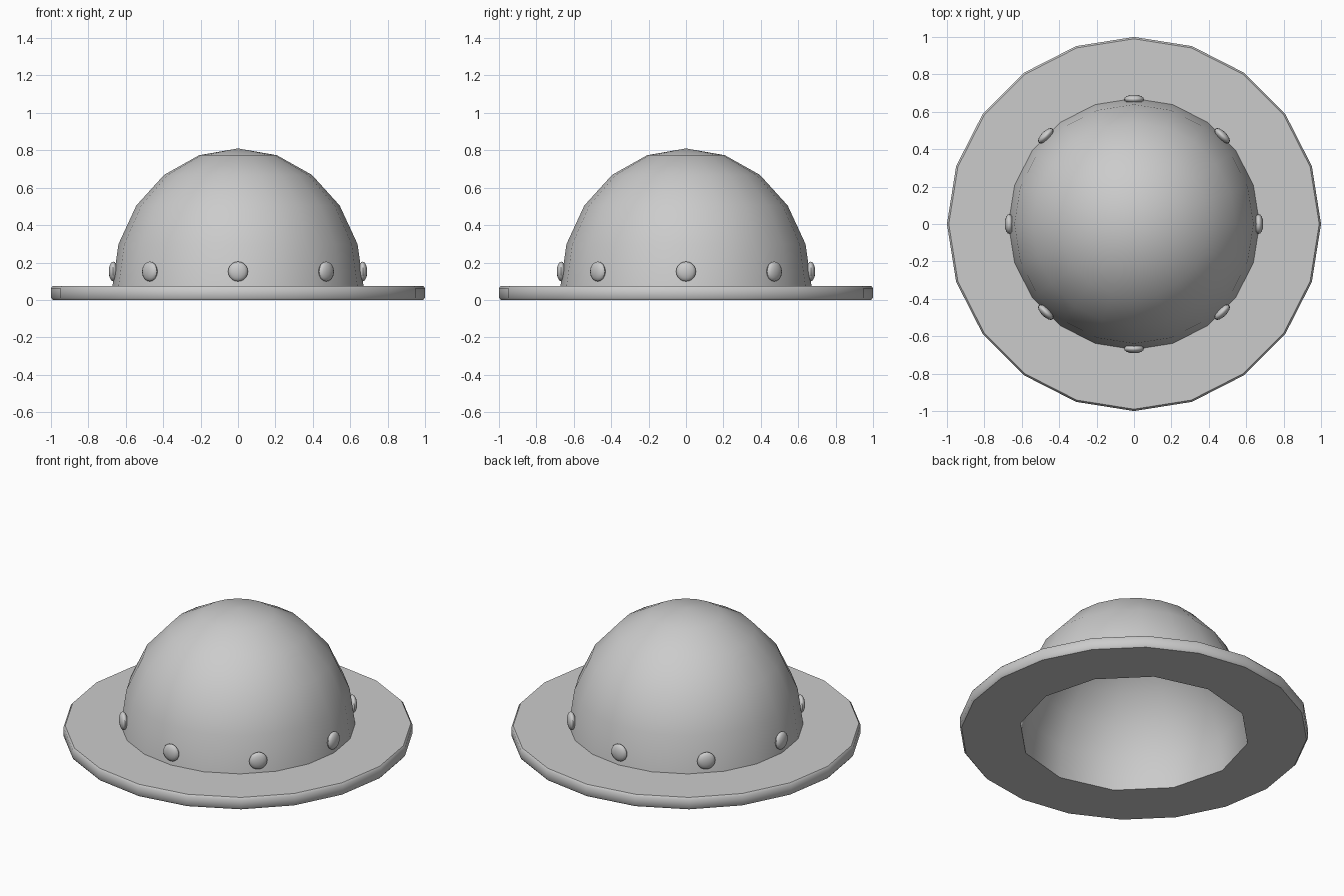
import bpy, bmesh
from math import sin, cos, pi, radians
from mathutils import Matrix

if "Cube" in bpy.data.objects:
    bpy.data.objects.remove(bpy.data.objects["Cube"])


def lathe(name, profile, sides):
    """Closed solid of revolution about z; profile runs bottom to top as (radius, z)."""
    bm = bmesh.new()
    rings = []
    for r, z in profile:
        if r < 1e-6:
            rings.append([bm.verts.new((0, 0, z))])
        else:
            rings.append([bm.verts.new((r * cos(2 * pi * i / sides),
                                        r * sin(2 * pi * i / sides), z))
                          for i in range(sides)])
    for a, b in zip(rings, rings[1:]):
        for i in range(sides):
            j = (i + 1) % sides
            if len(b) == 1:
                bm.faces.new((a[i], a[j], b[0]))
            elif len(a) == 1:
                bm.faces.new((a[0], b[j], b[i]))
            else:
                bm.faces.new((a[i], a[j], b[j], b[i]))
    for ring, flip in ((rings[0], True), (rings[-1], False)):
        if len(ring) > 1:
            bm.faces.new(ring[::-1] if flip else ring)
    return finish(name, bm)


def finish(name, bm):
    bmesh.ops.recalc_face_normals(bm, faces=bm.faces)
    me = bpy.data.meshes.new(name)
    bm.to_mesh(me)
    bm.free()
    ob = bpy.data.objects.new(name, me)
    bpy.context.collection.objects.link(ob)
    return ob


def activate(ob):
    bpy.ops.object.select_all(action='DESELECT')
    ob.select_set(True)
    bpy.context.view_layer.objects.active = ob


def smooth(ob, angle=40):
    activate(ob)
    bpy.ops.object.shade_smooth_by_angle(angle=radians(angle))


def arc(radius, height, base, steps):
    return [(radius * cos(pi / 2 * k / steps), base + height * sin(pi / 2 * k / steps))
            for k in range(steps)] + [(0, base + height)]


# Brim disc with a softened rim, and the dome on top
brim = lathe("brim", [(0.99, 0), (1.0, 0.012), (1.0, 0.063), (0.99, 0.075)], 20)
dome = lathe("dome", arc(0.672, 0.74, 0.07, 5), 20)

# Hollow: a twelve-sided bowl cut from both parts
hollow = lathe("hollow_cutter", [(0.66, -0.1)] + arc(0.66, 0.74, 0, 6), 12)
hollow.hide_render = True
for ob in (brim, dome):
    mod = ob.modifiers.new("hollow", 'BOOLEAN')
    mod.operation = 'DIFFERENCE'
    mod.solver = 'EXACT'
    mod.object = hollow
    activate(ob)
    bpy.ops.object.modifier_apply(modifier=mod.name)
    smooth(ob)
bpy.data.objects.remove(hollow)

# Eight flattened rivets around the base of the dome
for i in range(8):
    bm = bmesh.new()
    bmesh.ops.create_uvsphere(bm, u_segments=16, v_segments=10, radius=1)
    bm.transform(Matrix.Rotation(i * pi / 4, 4, 'Z')
                 @ Matrix.Translation((0.667, 0, 0.152))
                 @ Matrix.Diagonal((0.024, 0.053, 0.053, 1)))
    smooth(finish(f"rivet_{i + 1}", bm))
